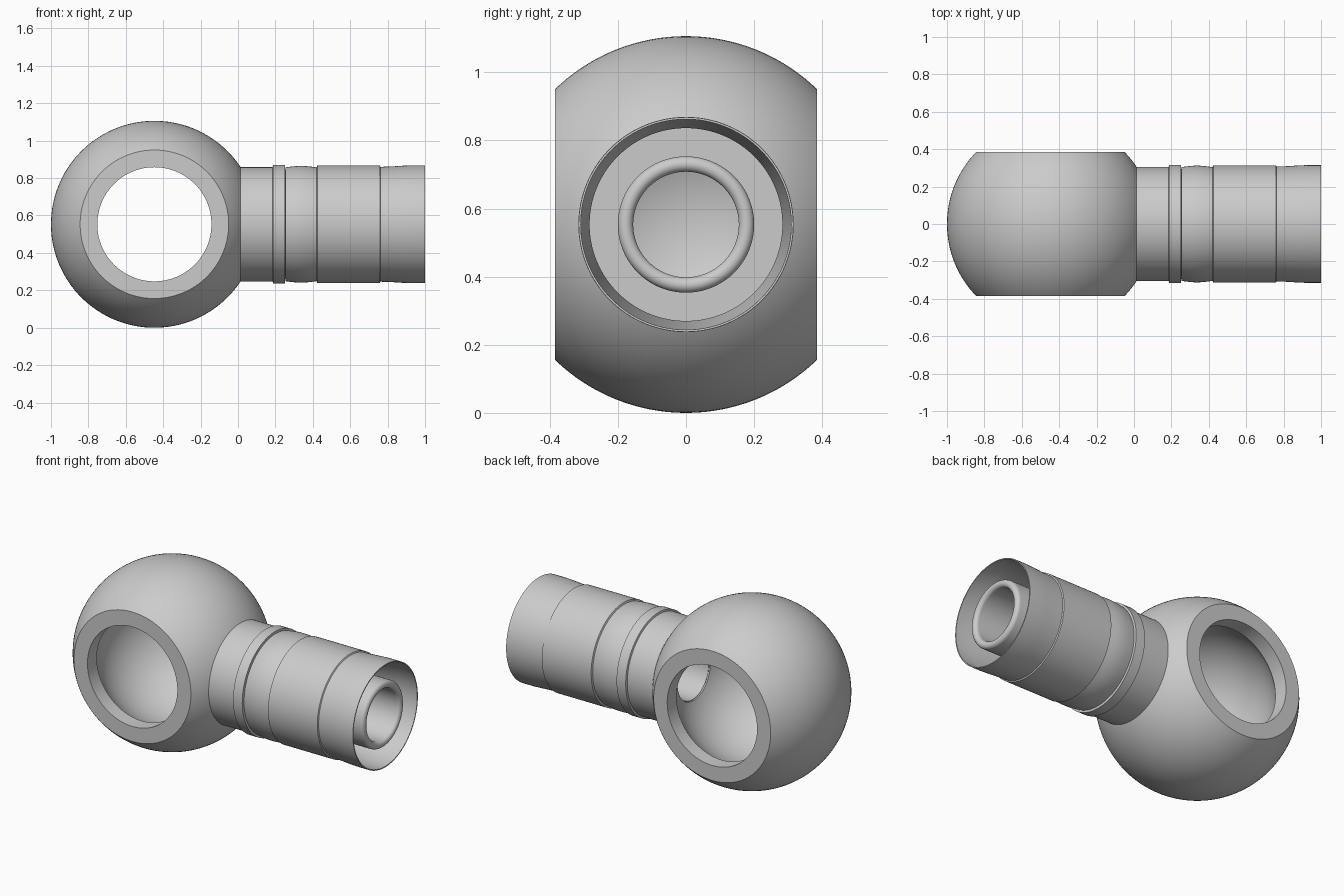
import bpy, bmesh, math
from mathutils import Matrix, Vector

if "Cube" in bpy.data.objects:
    bpy.data.objects.remove(bpy.data.objects["Cube"], do_unlink=True)

steel = bpy.data.materials.new("grey steel")
steel.use_nodes = True
steel.diffuse_color = (0.6, 0.6, 0.6, 1)
steel.node_tree.nodes["Principled BSDF"].inputs["Base Color"].default_value = (0.6, 0.6, 0.6, 1)

R = 0.553            # ball radius
CX, CZ = -0.447, R   # ball centre
FLAT = 0.385         # half width across the flats
EYE = 0.305          # eye radius
BORE = 0.155         # pipe bore radius


def arc(radius, start, end, count, centre=(0, 0)):
    """Points (axial, radial) along an arc; the angle is measured from the axis."""
    angles = [math.radians(start + (end - start) * i / count) for i in range(count + 1)]
    return [(centre[0] + radius * math.cos(a), centre[1] + radius * math.sin(a)) for a in angles]


def lathe(name, profile, axis, centre, steps=128):
    """Revolve a closed (axial, radial) profile around the x or y axis."""
    bm = bmesh.new()
    if axis == "X":
        points, direction = [(a, 0, r) for a, r in profile], (1, 0, 0)
    else:
        points, direction = [(r, a, 0) for a, r in profile], (0, 1, 0)
    verts = [bm.verts.new(p) for p in points]
    edges = [bm.edges.new((v, verts[i - 1])) for i, v in enumerate(verts)]
    bmesh.ops.spin(bm, geom=verts + edges, cent=(0, 0, 0), axis=direction,
                   angle=math.tau, steps=steps)
    bmesh.ops.remove_doubles(bm, verts=bm.verts, dist=0.0001)
    bmesh.ops.recalc_face_normals(bm, faces=bm.faces)
    mesh = bpy.data.meshes.new(name)
    bm.to_mesh(mesh)
    bm.free()
    obj = bpy.data.objects.new(name, mesh)
    obj.location = centre
    bpy.context.collection.objects.link(obj)
    mesh.materials.append(steel)
    return obj


def smooth(obj):
    bpy.ops.object.select_all(action="DESELECT")
    obj.select_set(True)
    bpy.context.view_layer.objects.active = obj
    bpy.ops.object.shade_smooth_by_angle(angle=math.radians(25))


# Ball with two flats, an eye through it and a hollow rounded chamber
flat_angle = math.degrees(math.acos(FLAT / R))
land = 0.295
chamber_radius = math.hypot(land, EYE)
chamber_angle = math.degrees(math.acos(land / chamber_radius))
profile = arc(R, flat_angle, 180 - flat_angle, 32)
profile += [(-FLAT, EYE)]
profile += arc(chamber_radius, 180 - chamber_angle, chamber_angle, 28)
profile += [(FLAT, EYE)]
ball = lathe("banjo_ball", profile, "Y", (CX, 0, CZ))

# Passage from the chamber into the pipe
bm = bmesh.new()
bmesh.ops.create_cone(bm, cap_ends=True, segments=96, radius1=BORE + 0.003,
                      radius2=BORE + 0.003, depth=0.6,
                      matrix=Matrix.Translation(Vector((0.1, 0, CZ))) @ Matrix.Rotation(math.pi / 2, 4, "Y"))
mesh = bpy.data.meshes.new("passage_cutter")
bm.to_mesh(mesh)
bm.free()
cutter = bpy.data.objects.new("passage_cutter", mesh)
cutter.hide_render = True
bpy.context.collection.objects.link(cutter)
mesh.materials.append(steel)
cut = ball.modifiers.new("passage", "BOOLEAN")
cut.operation = "DIFFERENCE"
cut.solver = "EXACT"
cut.object = cutter
bpy.context.view_layer.objects.active = ball
bpy.ops.object.modifier_apply(modifier=cut.name)
bpy.data.objects.remove(cutter, do_unlink=True)
smooth(ball)

# Neck with its collar, and the hose nipple with a rounded lip
lip = 0.0225
profile = [(-0.045, BORE), (-0.03, 0.305), (0.185, 0.305), (0.188, 0.316),
           (0.25, 0.316), (0.253, 0.29), (0.3, 0.29), (0.3, 0.2)]
profile += arc(lip, 90, -90, 14, (0.99 - lip, BORE + lip))
profile[8:9] = [(0.99 - lip, 0.2)]
smooth(lathe("neck_and_nipple", profile, "X", (0, 0, CZ)))

# Crimped ferrule: bulged shoulder, straight grip and flared open mouth
profile = [(0.254, 0.2), (0.254, 0.304)]
profile += [(0.254 + 0.166 * t / 10, 0.304 + 0.008 * math.sin(math.pi * t / 10)) for t in range(1, 11)]
profile += [(0.424, 0.314), (0.758, 0.314), (0.762, 0.307),
            (0.82, 0.309), (0.88, 0.313), (0.93, 0.315), (1.0, 0.315),
            (1.0, 0.309), (0.9, 0.306), (0.76, 0.283), (0.44, 0.283), (0.44, 0.2)]
smooth(lathe("crimp_ferrule", profile, "X", (0, 0, CZ)))
